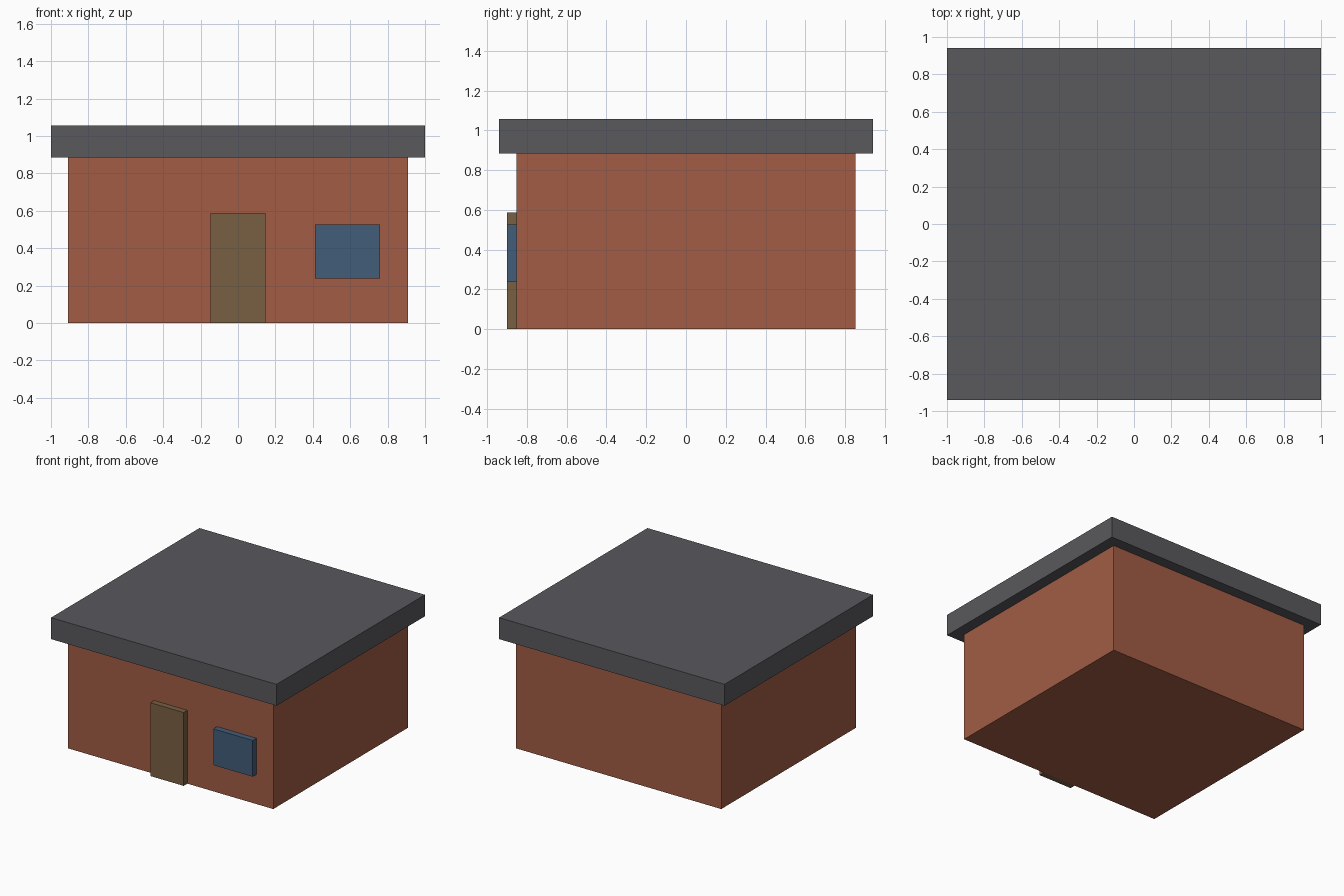
import bpy
import bmesh
from mathutils import Vector

if "Cube" in bpy.data.objects:
    bpy.data.objects.remove(bpy.data.objects["Cube"])


def material(name, color):
    mat = bpy.data.materials.new(name)
    mat.diffuse_color = (*color, 1)
    mat.use_nodes = True
    mat.node_tree.nodes["Principled BSDF"].inputs["Base Color"].default_value = mat.diffuse_color
    return mat


def box(name, x, y, z, mat):
    """Box spanning the given (min, max) ranges."""
    bm = bmesh.new()
    bmesh.ops.create_cube(bm, size=1)
    bmesh.ops.scale(bm, vec=[b - a for a, b in (x, y, z)], verts=bm.verts)
    bmesh.ops.translate(bm, vec=Vector([(a + b) / 2 for a, b in (x, y, z)]), verts=bm.verts)
    mesh = bpy.data.meshes.new(name)
    bm.to_mesh(mesh)
    bm.free()
    mesh.materials.append(mat)
    obj = bpy.data.objects.new(name, mesh)
    bpy.context.collection.objects.link(obj)
    return obj


brick = material("brick", (0.36, 0.11, 0.06))
slate = material("slate", (0.10, 0.10, 0.11))
wood = material("wood", (0.19, 0.115, 0.055))
glass = material("glass", (0.055, 0.11, 0.19))

# Main body and overhanging flat roof
box("walls", (-0.91, 0.91), (-0.853, 0.853), (0, 0.885), brick)
box("roof", (-1, 1), (-0.94, 0.94), (0.885, 1.057), slate)

# Door and window standing proud of the front wall
box("door", (-0.148, 0.148), (-0.9, -0.853), (0, 0.588), wood)
box("window", (0.412, 0.76), (-0.9, -0.853), (0.237, 0.528), glass)
